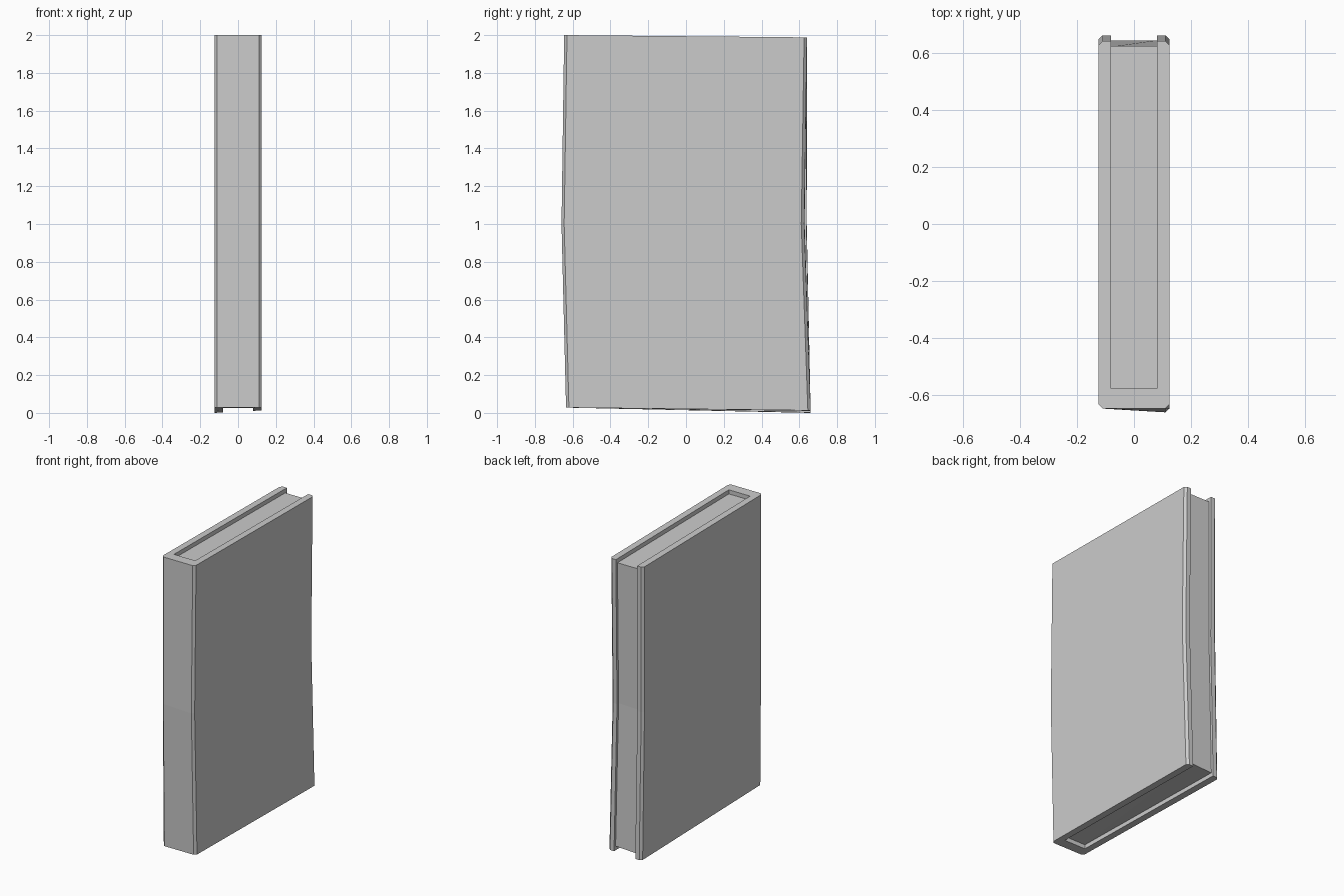
import bpy, bmesh

if "Cube" in bpy.data.objects:
    bpy.data.objects.remove(bpy.data.objects["Cube"])


def warp(x, y, level, inset):
    """Place a profile point on the bottom (0), middle (1) or top (2) ring of the worn book."""
    right = (x + 0.125) / 0.25           # 0 = left board, 1 = right board
    fore = (y + 0.645) / 1.285           # 0 = spine, 1 = fore edge
    if level == 0:
        z = 0.028 - fore * (0.028 - 0.013 * right) + inset
        return x, y + 0.010 + 0.010 * fore, z
    if level == 1:
        return x, y - 0.015 * right, 1.0
    return x, y, 2.0 - 0.012 * fore - inset


def loft(name, profile, inset):
    """Stack the profile in three rings, bridge them and cap both ends."""
    bm = bmesh.new()
    rings = [[bm.verts.new(warp(x, y, level, inset)) for x, y in profile]
             for level in range(3)]
    n = len(profile)
    for low, high in zip(rings, rings[1:]):
        for i in range(n):
            j = (i + 1) % n
            bm.faces.new((low[i], low[j], high[j], high[i]))
    caps = [bm.faces.new(rings[0]), bm.faces.new(rings[-1])]
    bmesh.ops.triangulate(bm, faces=caps)
    bmesh.ops.recalc_face_normals(bm, faces=bm.faces)
    mesh = bpy.data.meshes.new(name)
    bm.to_mesh(mesh)
    bm.free()
    obj = bpy.data.objects.new(name, mesh)
    bpy.context.collection.objects.link(obj)
    return obj


# Cover: U-shaped section with chamfered outer corners, mirrored across x
half = [(0.08, -0.575), (0.08, 0.64), (0.11, 0.64),
        (0.125, 0.625), (0.125, -0.63), (0.11, -0.645)]
loft("book_cover", half + [(-x, y) for x, y in reversed(half)], 0.0)

# Page block: sits inside the cover, recessed at top, bottom and fore edge
loft("page_block", [(-0.08, -0.575), (0.08, -0.575), (0.08, 0.623), (-0.08, 0.623)], 0.028)
